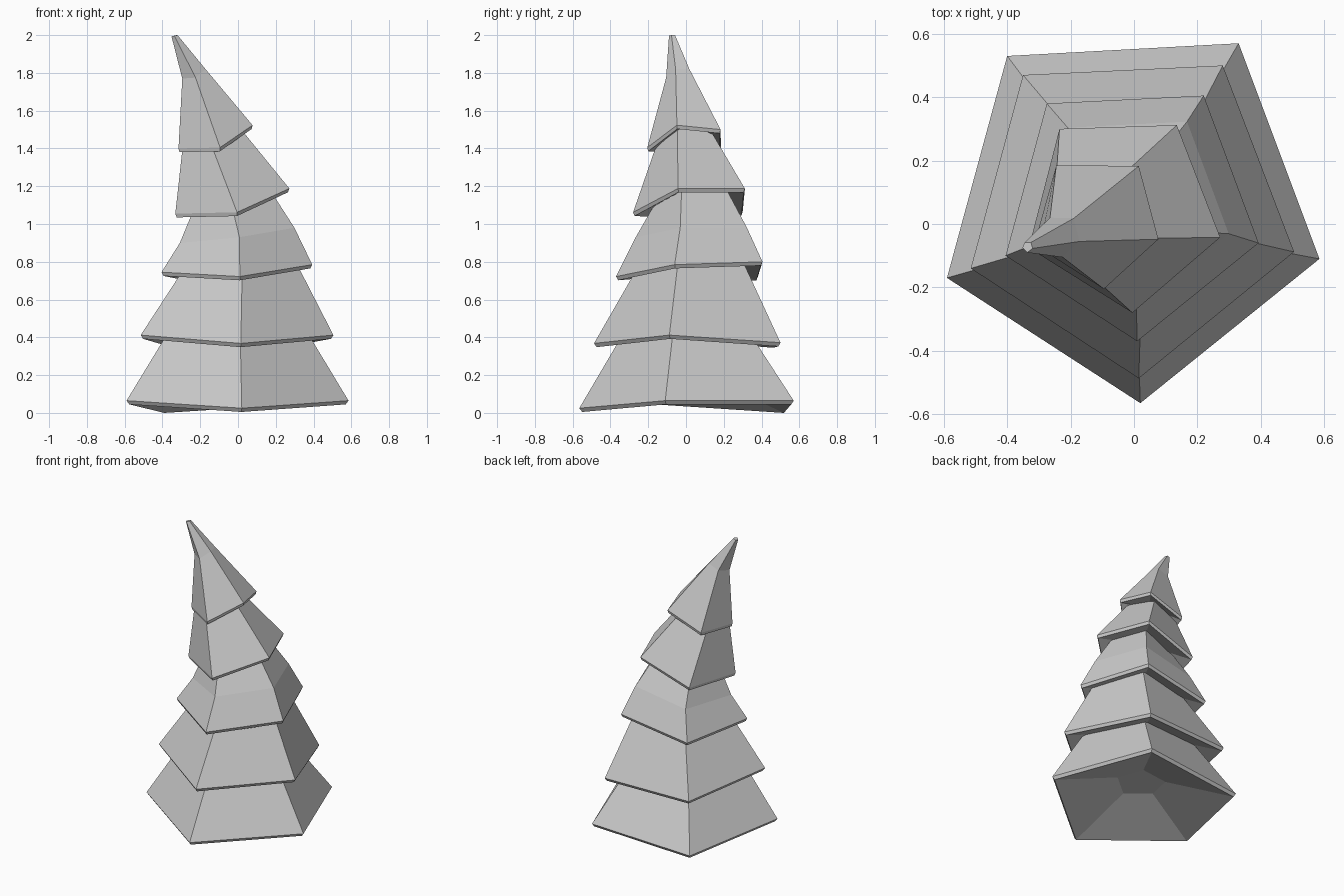
import bpy, bmesh

if "Cube" in bpy.data.objects:
    bpy.data.objects.remove(bpy.data.objects["Cube"])

LIP = 0.02      # thickness of each skirt edge


def scaled(ring, s, cx, cy, heights):
    """Copy a five-sided ring, shrunk about the axis and moved to new heights."""
    return [(x * s + cx, y * s + cy, h) for (x, y, z), h in zip(ring, heights)]


def tier(name, rim, upper):
    """Closed skirt: hollowed underside, thin lip, sloping walls, flat cap."""
    n = len(rim)
    mx, my, mz = (sum(p[i] for p in rim) / n for i in range(3))
    radius = sum(((p[0] - mx) ** 2 + (p[1] - my) ** 2) ** 0.5 for p in rim) / n

    def inset(s, dz, level):
        return [(mx + (x - mx) * s, my + (y - my) * s,
                 mz + (z - mz) * level + dz) for x, y, z in rim]

    rings = [inset(0.26, 0.19 * radius, 0.26), inset(0.975, -LIP, 1), rim] + upper
    bm = bmesh.new()
    loops = [[bm.verts.new(p) for p in r] for r in rings]
    for a, b in zip(loops, loops[1:]):
        for i in range(n):
            j = (i + 1) % n
            bm.faces.new((a[i], a[j], b[j], b[i]))
    bm.faces.new(loops[0][::-1])
    bm.faces.new(loops[-1])
    bmesh.ops.recalc_face_normals(bm, faces=bm.faces)
    mesh = bpy.data.meshes.new(name)
    bm.to_mesh(mesh)
    bm.free()
    bpy.context.collection.objects.link(bpy.data.objects.new(name, mesh))


def above(ring, dz):
    return [p[2] + dz for p in ring]


# Skirt rims, corners in order: front, right, back right, back left, left
rim1 = [(0.02, -0.565, 0.025), (0.585, -0.11, 0.065), (0.33, 0.57, 0.065),
        (-0.40, 0.53, 0.02), (-0.59, -0.17, 0.065)]
rim2 = [(0.015, -0.487, 0.368), (0.505, -0.088, 0.412), (0.28, 0.50, 0.372),
        (-0.35, 0.47, 0.365), (-0.515, -0.14, 0.412)]
rim3 = [(0.01, -0.37, 0.722), (0.393, -0.06, 0.785), (0.22, 0.405, 0.80),
        (-0.275, 0.38, 0.72), (-0.405, -0.10, 0.745)]
rim4 = [(-0.005, -0.28, 1.062), (0.272, -0.042, 1.188), (0.135, 0.312, 1.187),
        (-0.235, 0.30, 1.065), (-0.332, -0.075, 1.055)]
rim5 = [(-0.095, -0.205, 1.405), (0.077, -0.048, 1.523), (0.015, 0.183, 1.50),
        (-0.245, 0.185, 1.41), (-0.315, -0.065, 1.40)]

# Lower tiers, each running up inside the one above
tier("bottom_tier", rim1, [scaled(rim1, 0.57, 0, 0, above(rim2, 0.07))])
tier("second_tier", rim2, [scaled(rim2, 0.52, 0.015, 0.01, above(rim3, 0.07))])
tier("middle_tier", rim3, [
    scaled(rim3, 0.76, 0, 0.015, [0.93, 0.98, 0.98, 0.91, 0.90]),
    scaled(rim3, 0.42, -0.045, 0.005, above(rim4, 0.07))])
tier("fourth_tier", rim4, [scaled(rim4, 0.40, -0.155, -0.03, above(rim5, 0.055))])

# Bent tree top with a small blunt tip
bend = [(-0.225, -0.105, 1.775), (-0.172, -0.055, 1.82), (-0.19, 0.018, 1.82),
        (-0.265, 0.02, 1.79), (-0.295, -0.06, 1.77)]
tip = [(-0.337, -0.09, 1.997), (-0.32, -0.077, 2.0), (-0.325, -0.058, 2.0),
       (-0.345, -0.058, 1.995), (-0.352, -0.075, 1.993)]
tier("top_tier", rim5, [bend, tip])
